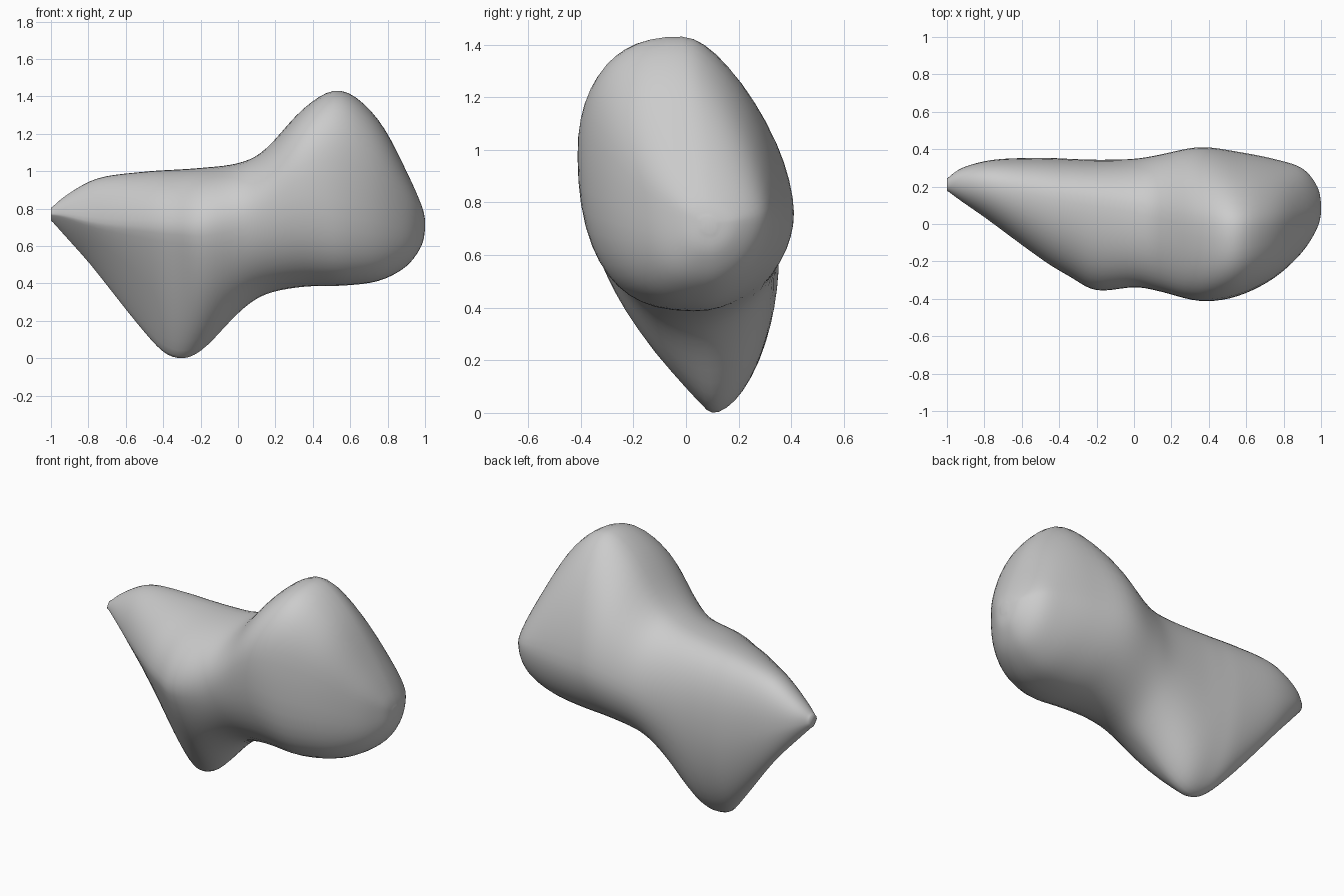
import bpy
import bmesh
from math import sin, cos, pi

cube = bpy.data.objects.get("Cube")
if cube:
    bpy.data.objects.remove(cube, do_unlink=True)

SIDES_PER_QUARTER = 12
STEPS_PER_SPAN = 5

# Cross-sections along the body: x, then the (y, z) of the
# highest, rearmost, lowest and foremost point of each section
stations = [
    (-1, .21, .8, .24, .77, .21, .74, .18, .77),
    (-.92, .22, .87, .3, .75, .24, .65, .12, .76),
    (-.75, .2, .965, .345, .69, .26, .455, .0, .72),
    (-.5, .15, 1, .355, .6, .18, .13, -.19, .7),
    (-.35, .12, 1.01, .35, .58, .1, 0, -.28, .69),
    (-.2, .1, 1.02, .345, .6, .1, .03, -.36, .69),
    (0, .07, 1.045, .35, .65, .08, .24, -.34, .74),
    (.15, .03, 1.12, .375, .7, .06, .34, -.365, .83),
    (.35, 0, 1.34, .415, .76, .05, .38, -.415, .98),
    (.55, 0, 1.44, .39, .76, .04, .385, -.39, .96),
    (.75, 0, 1.28, .35, .76, .05, .41, -.29, .9),
    (.9, .04, 1, .3, .75, .08, .49, -.15, .8),
    (.98, .07, .82, .2, .73, .09, .6, -.02, .75),
    (1, .09, .74, .11, .72, .1, .69, .06, .72),
]

# Roundness of the four quarters at the narrow end and at the wide end
narrow_end = (2.3, 1.85, 1.15, 1.95)
wide_end = (1.5, 1.9, 2.7, 2.6)


def spline(a, b, c, d, t):
    """Smooth curve from b to c, guided by the neighbours a and d."""
    return b + t / 2 * (c - a + t * (2 * a - 5 * b + 4 * c - d
                                     + t * (3 * (b - c) + d - a)))


def smooth_stations(keys):
    padded = [keys[0]] + keys + [keys[-1]]
    result = []
    for i in range(len(keys) - 1):
        for step in range(STEPS_PER_SPAN):
            t = step / STEPS_PER_SPAN
            result.append([spline(*column, t) for column in zip(*padded[i:i + 4])])
    return result + [list(keys[-1])]


def section_points(station):
    """Closed loop of four rounded quarters through the extreme points."""
    x = station[0]
    extremes = list(zip(station[1::2], station[2::2]))
    blend = min(max((x + .3) / .85, 0), 1)
    points = []
    for quarter in range(4):
        start, end = extremes[quarter], extremes[(quarter + 1) % 4]
        power = 2 / (narrow_end[quarter] * (1 - blend) + wide_end[quarter] * blend)
        for k in range(SIDES_PER_QUARTER):
            angle = k / SIDES_PER_QUARTER * pi / 2
            s, c = sin(angle) ** power, cos(angle) ** power
            if quarter % 2 == 0:
                y = start[0] + (end[0] - start[0]) * s
                z = end[1] + (start[1] - end[1]) * c
            else:
                y = end[0] + (start[0] - end[0]) * c
                z = start[1] + (end[1] - start[1]) * s
            points.append((x, y, z))
    return points


def loft(name, loops, material):
    bm = bmesh.new()
    rings = [[bm.verts.new(p) for p in loop] for loop in loops]
    for near, far in zip(rings, rings[1:]):
        for i in range(len(near)):
            j = (i + 1) % len(near)
            bm.faces.new((near[i], near[j], far[j], far[i]))
    bm.faces.new(rings[0])
    bm.faces.new(rings[-1])
    # Soften the ridges left between the quarters
    for _ in range(4):
        bmesh.ops.smooth_vert(bm, verts=bm.verts, factor=.4,
                              use_axis_x=False, use_axis_y=True, use_axis_z=True)
    bmesh.ops.recalc_face_normals(bm, faces=bm.faces)
    mesh = bpy.data.meshes.new(name)
    bm.to_mesh(mesh)
    bm.free()
    mesh.materials.append(material)
    mesh.shade_smooth()
    obj = bpy.data.objects.new(name, mesh)
    bpy.context.collection.objects.link(obj)
    return obj


# Plain stone colour
grey = bpy.data.materials.new("stone_grey")
grey.use_nodes = True
colour = (.6, .6, .6, 1)
grey.diffuse_color = colour
grey.node_tree.nodes["Principled BSDF"].inputs["Base Color"].default_value = colour

# Stone body
loft("stone_body", [section_points(s) for s in smooth_stations(stations)], grey)
